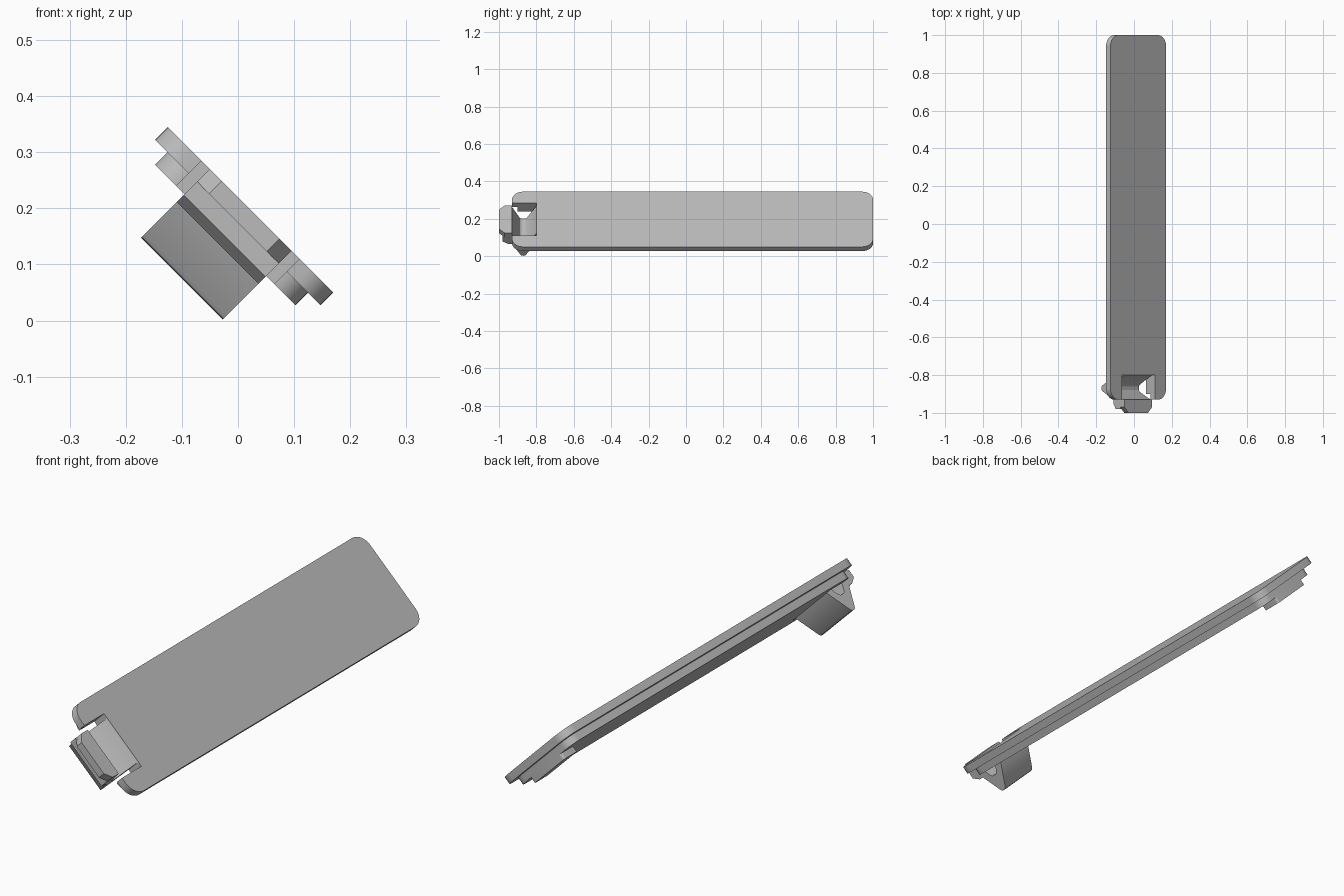
import bpy, bmesh, math
from mathutils import Matrix, Vector

if "Cube" in bpy.data.objects:
    bpy.data.objects.remove(bpy.data.objects["Cube"], do_unlink=True)

grey = bpy.data.materials.new("plain grey")
grey.use_nodes = True
grey.diffuse_color = (0.5, 0.5, 0.5, 1)
grey.node_tree.nodes["Principled BSDF"].inputs["Base Color"].default_value = (0.5, 0.5, 0.5, 1)

# The cover lies tilted 45 degrees about its long axis
TILT = Matrix.Rotation(math.radians(45), 4, "Y")
MID = -0.1236          # centre line across the width
NOTCH = 0.1235         # half width of the latch notch


def prism(name, outline, offset):
    """Extrude a closed 3D outline along an offset and tilt it into place."""
    bm = bmesh.new()
    face = bm.faces.new([bm.verts.new(p) for p in outline])
    out = bmesh.ops.extrude_face_region(bm, geom=[face])
    new = [v for v in out["geom"] if isinstance(v, bmesh.types.BMVert)]
    bmesh.ops.translate(bm, verts=new, vec=Vector(offset))
    bmesh.ops.recalc_face_normals(bm, faces=bm.faces)
    bm.transform(TILT)
    mesh = bpy.data.meshes.new(name)
    bm.to_mesh(mesh)
    bm.free()
    mesh.materials.append(grey)
    obj = bpy.data.objects.new(name, mesh)
    bpy.context.collection.objects.link(obj)
    bpy.ops.object.select_all(action="DESELECT")
    obj.select_set(True)
    bpy.context.view_layer.objects.active = obj
    bpy.ops.object.shade_smooth_by_angle(angle=math.radians(30))
    return obj


def slab(name, half, y0, y1, low, high, radius, notch_end=None):
    """Rounded rectangle, optionally notched at its front edge."""
    pts = []
    corners = [(half - radius, y0 + radius, -90), (half - radius, y1 - radius, 0),
               (radius - half, y1 - radius, 90), (radius - half, y0 + radius, 180)]
    for cx, cy, start in corners:
        for i in range(9):
            a = math.radians(start + i * 90 / 8)
            pts.append((cx + radius * math.cos(a), cy + radius * math.sin(a)))
    if notch_end is not None:
        pts += [(-NOTCH, y0), (-NOTCH, notch_end), (NOTCH, notch_end), (NOTCH, y0)]
    return prism(name, [(MID + x, y, low) for x, y in pts], (0, 0, high - low))


# Outer plate, inner step and the small foot at the back end
slab("cover_plate", 0.2086, -0.93, 1.0, 0.1232, 0.1556, 0.06, -0.8)
slab("inner_step", 0.177, -0.9, 0.968, 0.0914, 0.1232, 0.05, -0.8)
slab("back_foot", 0.1, 0.88, 0.968, 0.066, 0.0914, 0.01)

# Spring latch: V-shaped strip with a front catch
latch = [(-0.8, 0.153), (-0.852, 0.062), (-0.86, 0.057), (-0.88, 0.057),
         (-0.888, 0.062), (-0.93, 0.145), (-0.94, 0.124), (-0.98, 0.124),
         (-0.98, 0.09), (-0.95, 0.072), (-0.93, 0.072), (-0.885, -0.01),
         (-0.879, -0.016), (-0.87, -0.0177), (-0.861, -0.016),
         (-0.855, -0.01), (-0.8, 0.0914)]
HALF = 0.103
prism("spring_latch", [(MID - HALF, y, n) for y, n in latch], (2 * HALF, 0, 0))

# Chamfered finger tab on top of the catch
C = 0.03
tab = [(-HALF, -0.93), (HALF, -0.93), (HALF, C - 1), (HALF - C, -1),
       (C - HALF, -1), (-HALF, C - 1)]
prism("finger_tab", [(MID + x, y, 0.1235) for x, y in tab], (0, 0, 0.032))
